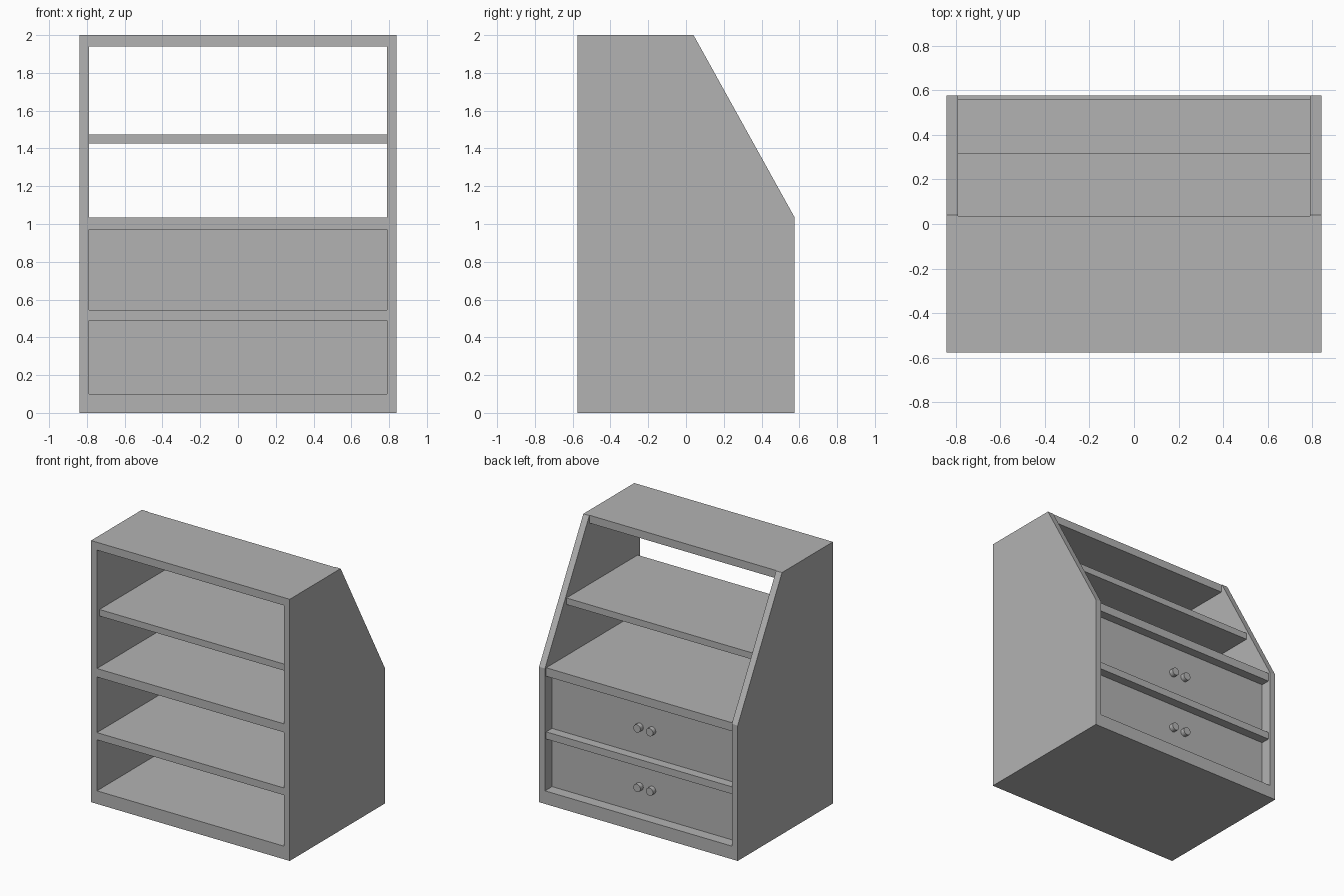
import bpy
import bmesh
from math import radians
from mathutils import Matrix

if "Cube" in bpy.data.objects:
    bpy.data.objects.remove(bpy.data.objects["Cube"])

grey = bpy.data.materials.new("plain grey")
grey.use_nodes = True
colour = (0.45, 0.45, 0.45, 1)
grey.diffuse_color = colour
grey.node_tree.nodes["Principled BSDF"].inputs["Base Color"].default_value = colour

HALF_W, INNER = 0.84, 0.79      # outer and inner half widths
FRONT, REAR = -0.575, 0.575


def add_object(name, bm):
    bmesh.ops.recalc_face_normals(bm, faces=bm.faces)
    mesh = bpy.data.meshes.new(name)
    bm.to_mesh(mesh)
    bm.free()
    mesh.materials.append(grey)
    obj = bpy.data.objects.new(name, mesh)
    bpy.context.collection.objects.link(obj)
    return obj


def extrude_x(name, profile, x0, x1):
    """Extrude a (y, z) profile from x0 to x1."""
    bm = bmesh.new()
    face = bm.faces.new([bm.verts.new((x0, y, z)) for y, z in profile])
    result = bmesh.ops.extrude_face_region(bm, geom=[face])
    verts = [v for v in result["geom"] if isinstance(v, bmesh.types.BMVert)]
    bmesh.ops.translate(bm, verts=verts, vec=(x1 - x0, 0, 0))
    return add_object(name, bm)


def board(name, y0, y1, z0, z1):
    profile = [(y0, z0), (y1, z0), (y1, z1), (y0, z1)]
    return extrude_x(name, profile, -INNER, INNER)


def knob(name, x, z, y0, y1, radius=0.03):
    bm = bmesh.new()
    bmesh.ops.create_cone(bm, cap_ends=True, segments=32, radius1=radius,
                          radius2=radius, depth=y1 - y0)
    turn = Matrix.Translation((x, (y0 + y1) / 2, z)) @ Matrix.Rotation(radians(90), 4, "X")
    bm.transform(turn)
    obj = add_object(name, bm)
    bpy.context.view_layer.objects.active = obj
    obj.select_set(True)
    bpy.ops.object.shade_smooth_by_angle(angle=radians(40))
    obj.select_set(False)


# Side walls with the sloping upper edge
side = [(FRONT, 0), (REAR, 0), (REAR, 1.035), (0.04, 2), (FRONT, 2)]
extrude_x("right_side", side, -HALF_W, -INNER)
extrude_x("left_side", side, INNER, HALF_W)

# Horizontal boards
board("bottom_board", FRONT, REAR, 0, 0.1)
board("middle_shelf", FRONT, 0.56, 0.49, 0.545)
board("desk_shelf", FRONT, 0.56, 0.97, 1.035)
board("upper_shelf", FRONT + 0.03, 0.315, 1.425, 1.475)
board("top_board", FRONT, 0.035, 1.94, 2)

# Recessed drawer panels, each with a pair of knobs through it
PANEL_IN, PANEL_OUT = 0.46, 0.49
for label, z0, z1, knob_z in (("lower", 0.1, 0.49, 0.3), ("upper", 0.545, 0.97, 0.755)):
    board(label + "_drawer_panel", PANEL_IN, PANEL_OUT, z0, z1)
    for hand, x in (("right", -0.058), ("left", 0.048)):
        knob(f"{label}_{hand}_knob", x, knob_z, PANEL_IN - 0.005, PANEL_OUT + 0.035)
